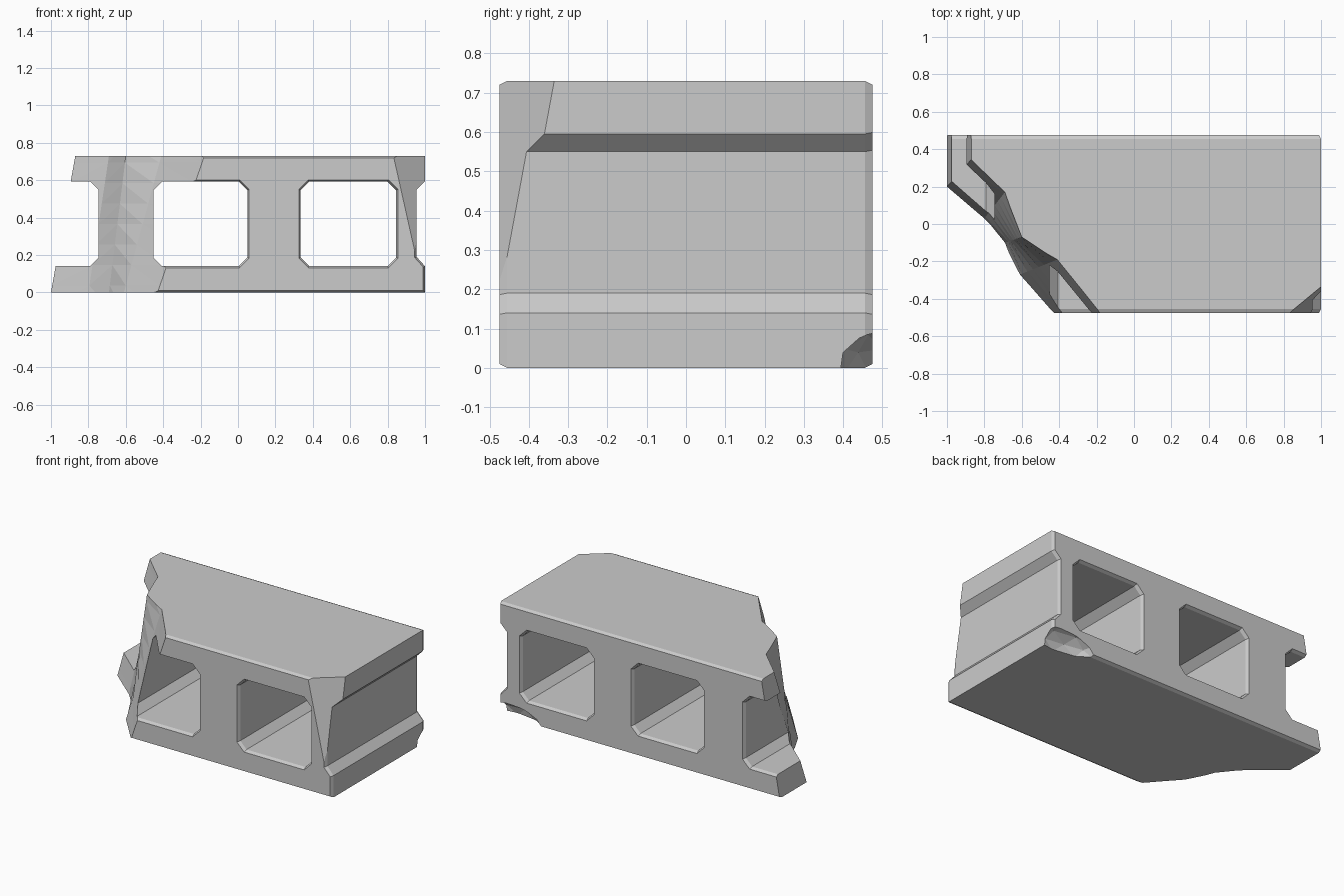
import bpy, bmesh
from mathutils import Vector, Matrix

if "Cube" in bpy.data.objects:
    bpy.data.objects.remove(bpy.data.objects["Cube"])

D = 0.475   # half depth
BEV = 0.02  # depth of the edge chamfer on the front and back faces


def make_object(name, bm):
    bmesh.ops.recalc_face_normals(bm, faces=bm.faces)
    me = bpy.data.meshes.new(name)
    bm.to_mesh(me)
    bm.free()
    ob = bpy.data.objects.new(name, me)
    bpy.context.collection.objects.link(ob)
    return ob


def loft(name, rings, triangulate=False):
    bm = bmesh.new()
    rows = [[bm.verts.new(p) for p in r] for r in rings]
    n = len(rows[0])
    for a, b in zip(rows, rows[1:]):
        for i in range(n):
            j = (i + 1) % n
            bm.faces.new((a[i], a[j], b[j], b[i]))
    bm.faces.new(rows[0])
    bm.faces.new(rows[-1])
    if triangulate:
        bmesh.ops.triangulate(bm, faces=bm.faces)
    return make_object(name, bm)


def offset(poly, d):
    """Move a counter-clockwise outline outward by d."""
    out = []
    pts = [Vector(p) for p in poly]
    for i, p in enumerate(pts):
        e1 = (p - pts[i - 1]).normalized()
        e2 = (pts[(i + 1) % len(pts)] - p).normalized()
        n1, n2 = Vector((e1.y, -e1.x)), Vector((e2.y, -e2.x))
        out.append(p + (n1 + n2) * d / (1 + n1.dot(n2)))
    return out


def extrude_y(name, poly, end_offset, overshoot=0.0):
    flared = offset(poly, end_offset)
    stations = [(-D, flared), (-D + BEV, poly), (D - BEV, poly), (D, flared)]
    if overshoot:
        stations = [(-D - overshoot, flared)] + stations + [(D + overshoot, flared)]
    return loft(name, [[(p[0], y, p[1]) for p in ring] for y, ring in stations])


def subtract(target, cutter):
    cutter.hide_render = True
    mod = target.modifiers.new("cut", 'BOOLEAN')
    mod.operation = 'DIFFERENCE'
    mod.solver = 'EXACT'
    mod.object = cutter
    bpy.context.view_layer.objects.active = target
    bpy.ops.object.modifier_apply(modifier=mod.name)
    bpy.data.objects.remove(cutter)


# block body with grooved right end, left end overlong for breaking off
outline = [(1, 0), (1, .14), (.955, .19), (.955, .55), (1, .595), (1, .73),
           (-1.45, .73), (-1.45, 0)]
block = extrude_y("broken_block", outline, -0.01)

# three through holes with cut corners
c = 0.045
for x0, x1 in ((.335, .845), (-.452, .05), (-1.25, -.745)):
    z0, z1 = .142, .592
    hole = [(x0 + c, z0), (x1 - c, z0), (x1, z0 + c), (x1, z1 - c),
            (x1 - c, z1), (x0 + c, z1), (x0, z1 - c), (x0, z0 + c)]
    subtract(block, extrude_y("hole_cutter", hole, 0.01, 0.1))

# slanting fracture across the left end, ruled between two plan outlines
low = [(-1, .475), (-1, .2), (-.8, .03), (-.69, -.1), (-.61, -.27), (-.43, -.475)]
high = [(-.87, .475), (-.87, .345), (-.69, .17), (-.60, -.07), (-.41, -.19), (-.18, -.475)]
rings = []
for k in range(9):
    t = -0.1 + 1.2 * k / 8
    line = [Vector(a).lerp(Vector(b), t) if 0 <= t <= 1 else
            Vector(a) + (Vector(b) - Vector(a)) * t for a, b in zip(low, high)]
    line.insert(0, line[0] + Vector((0, .2)))
    line.append(line[-1] * 1.5 - line[-2] * 0.5)
    line += [Vector((-2, line[-1].y)), Vector((-2, line[0].y))]
    rings.append([(p.x, p.y, .73 * t) for p in line])
subtract(block, loft("fracture_cutter", rings, True))

# flat chip off the upper front right corner
rings = []
for z in (.2, .8):
    s = .185 * (.73 - z)
    rings.append([(1.2, -.17 - s, z), (.6, -.666 - s, z), (1.2, -1, z)])
subtract(block, loft("corner_chip_cutter", rings))

# scooped chip off the lower back right corner
bm = bmesh.new()
bmesh.ops.create_icosphere(
    bm, subdivisions=2, radius=1,
    matrix=Matrix.Translation((.93, .5, -.01)) @ Matrix.Diagonal((.25, .118, .11, 1)))
subtract(block, make_object("scoop_chip_cutter", bm))
